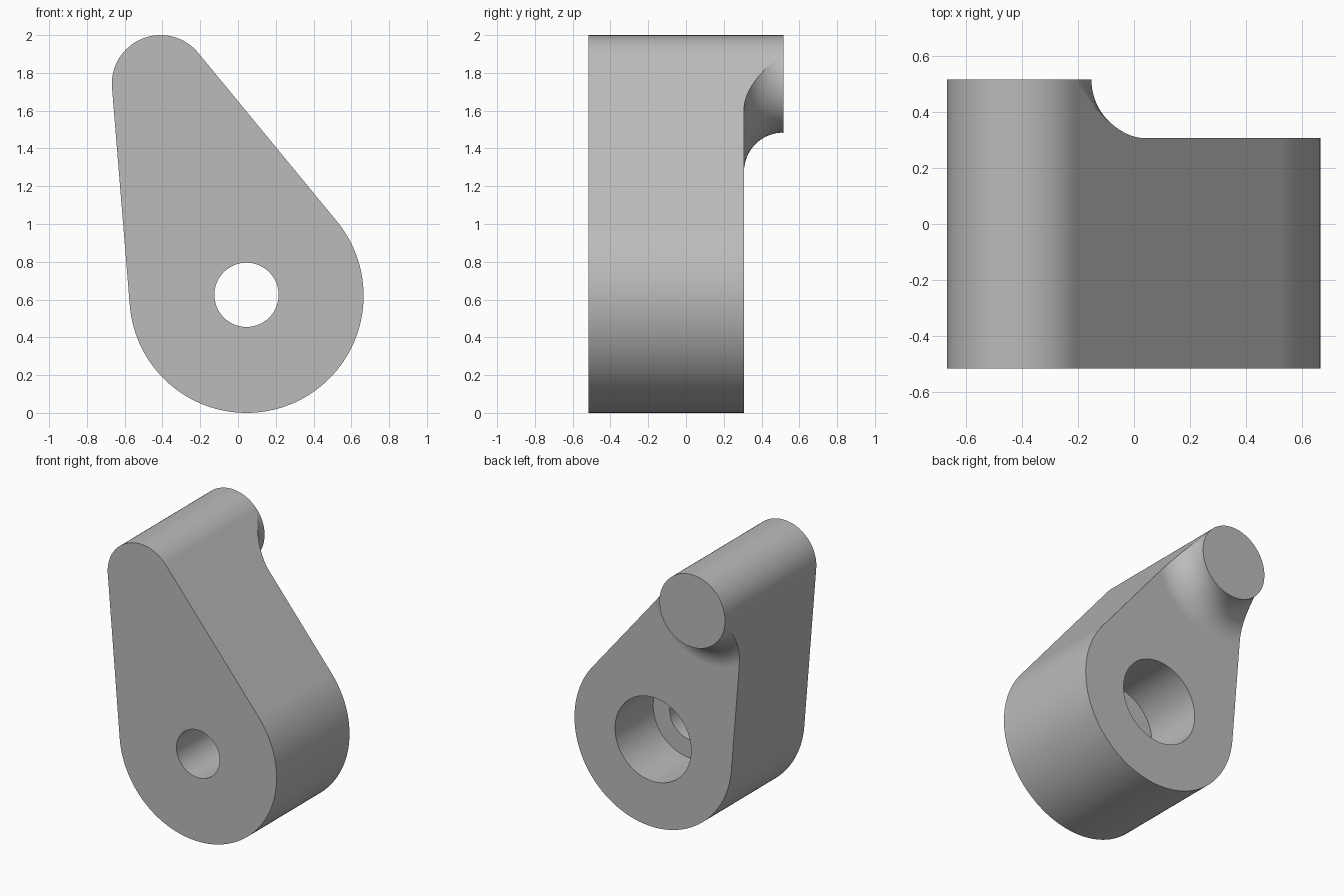
import bpy, bmesh
from math import sin, cos, pi, acos, atan2, hypot

cube = bpy.data.objects.get("Cube")
if cube:
    bpy.data.objects.remove(cube)

# Main dimensions (x, z centres and radii)
HUB, HUB_R = (0.045, 0.62), 0.62
POST, POST_R = (-0.41, 1.742), 0.258
FRONT, PLATE_BACK, BACK = -0.515, 0.307, 0.515
FILLET = BACK - PLATE_BACK
SEGMENTS = 128

grey = bpy.data.materials.new("grey_metal")
grey.use_nodes = True
colour = (0.5, 0.5, 0.5, 1)
grey.diffuse_color = colour
grey.node_tree.nodes["Principled BSDF"].inputs["Base Color"].default_value = colour


def make_object(name, bm):
    bmesh.ops.recalc_face_normals(bm, faces=bm.faces)
    mesh = bpy.data.meshes.new(name)
    bm.to_mesh(mesh)
    bm.free()
    mesh.materials.append(grey)
    obj = bpy.data.objects.new(name, mesh)
    bpy.context.collection.objects.link(obj)
    return obj


def arc(centre, radius, start, end, steps):
    angles = [start + (end - start) * i / steps for i in range(steps + 1)]
    return [(centre[0] + radius * cos(a), centre[1] + radius * sin(a)) for a in angles]


def revolve(name, centre, profile):
    """Closed (radius, y) profile turned about a y-parallel axis."""
    bm = bmesh.new()
    rings = []
    for i in range(SEGMENTS):
        a = 2 * pi * i / SEGMENTS
        rings.append([bm.verts.new((centre[0] + r * cos(a), y, centre[1] + r * sin(a)))
                      for r, y in profile])
    n = len(profile)
    for i in range(SEGMENTS):
        p, q = rings[i], rings[(i + 1) % SEGMENTS]
        for j in range(n):
            k = (j + 1) % n
            bm.faces.new((p[j], p[k], q[k], q[j]))
    return make_object(name, bm)


def drill(name, centre, radius, y0, y1):
    bm = bmesh.new()
    ring = [bm.verts.new((x, y0, z)) for x, z in arc(centre, radius, 0, 2 * pi, SEGMENTS)[:-1]]
    face = bm.faces.new(ring)
    out = bmesh.ops.extrude_face_region(bm, geom=[face])["geom"]
    for v in out:
        if isinstance(v, bmesh.types.BMVert):
            v.co.y = y1
    return make_object(name, bm)


# Arm body: two arcs joined by tangent lines, extruded front to back
dx, dz = POST[0] - HUB[0], POST[1] - HUB[1]
axis = atan2(dz, dx)
spread = acos((HUB_R - POST_R) / hypot(dx, dz))
outline = arc(POST, POST_R, axis - spread, axis + spread, 56)
outline += arc(HUB, HUB_R, axis + spread, axis + 2 * pi - spread, 90)
bm = bmesh.new()
face = bm.faces.new([bm.verts.new((x, FRONT, z)) for x, z in outline])
for v in bmesh.ops.extrude_face_region(bm, geom=[face])["geom"]:
    if isinstance(v, bmesh.types.BMVert):
        v.co.y = BACK
arm = make_object("arm_body", bm)

# Cutter that leaves the round post with its concave fillet
curve = arc((POST_R + FILLET, BACK), FILLET, 1.5 * pi, pi, 20)
curve[-1] = (POST_R + 0.001, BACK)
profile = [(3, PLATE_BACK)] + curve + [(POST_R + 0.001, BACK + 0.2), (3, BACK + 0.2)]
cutters = [
    revolve("post_relief_cutter", POST, profile),
    drill("through_hole_cutter", (0.045, 0.625), 0.17, -1, 1),
    drill("counterbore_cutter", (0.045, 0.625), 0.3, PLATE_BACK - 0.43, 1),
]

bpy.context.view_layer.objects.active = arm
for cutter in cutters:
    mod = arm.modifiers.new(cutter.name, "BOOLEAN")
    mod.operation = "DIFFERENCE"
    mod.solver = "EXACT"
    mod.object = cutter
    bpy.ops.object.modifier_apply(modifier=mod.name)
for cutter in cutters:
    bpy.data.objects.remove(cutter)

# Smooth curved walls, crisp rims, flat planes
bpy.ops.object.select_all(action="DESELECT")
arm.select_set(True)
bpy.ops.object.shade_smooth_by_angle(angle=0.5)
weighted = arm.modifiers.new("weighted_normals", "WEIGHTED_NORMAL")
weighted.keep_sharp = True
